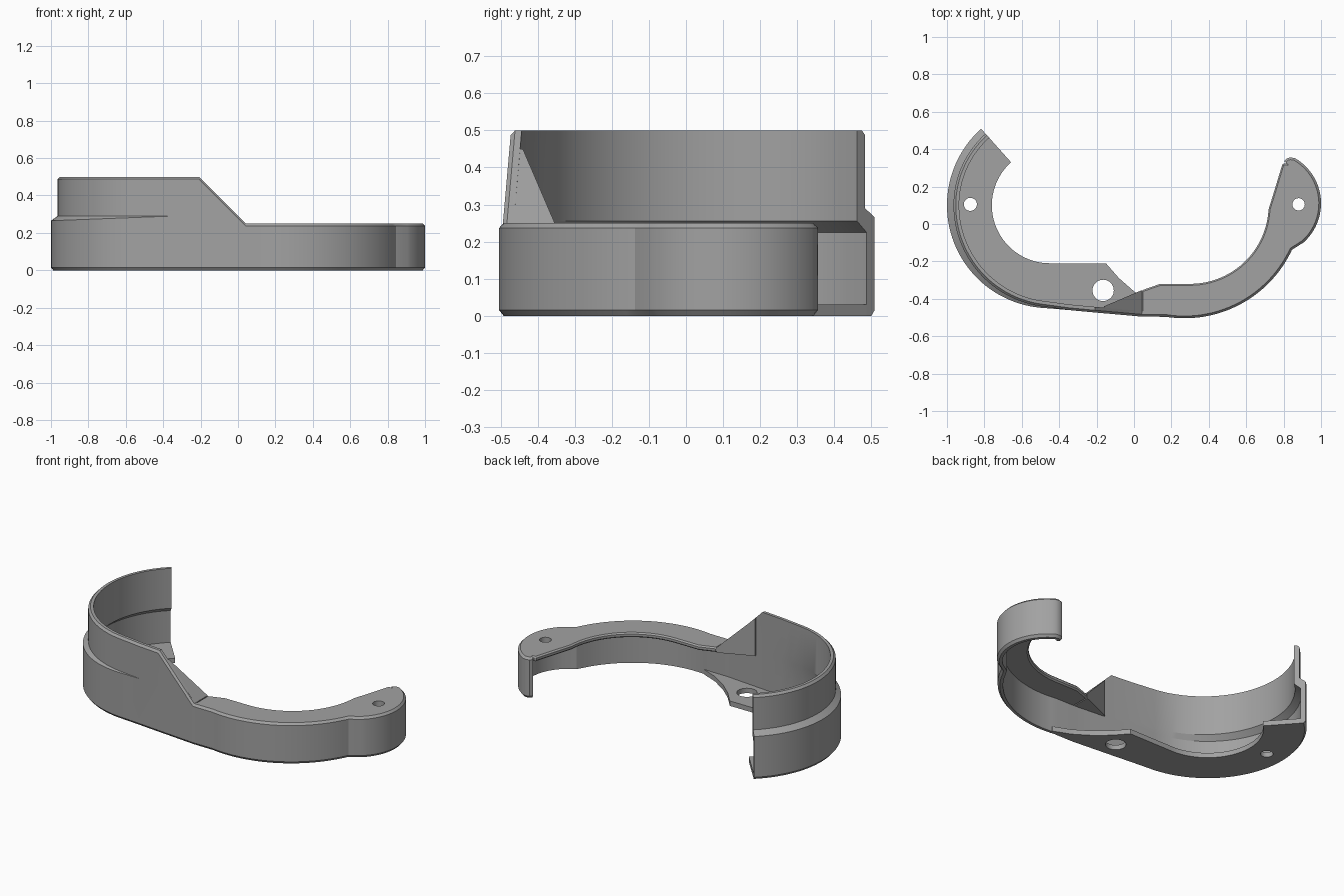
import bpy, bmesh
from math import cos, sin, radians
from mathutils import Vector

cube = bpy.data.objects.get("Cube")
if cube:
    bpy.data.objects.remove(cube, do_unlink=True)

grey = bpy.data.materials.new("plain grey")
grey.use_nodes = True
grey.diffuse_color = (0.36, 0.36, 0.36, 1)
grey.node_tree.nodes["Principled BSDF"].inputs["Base Color"].default_value = (0.36, 0.36, 0.36, 1)


def arc(cx, cy, r, a, b, n):
    """Points along an arc from angle a to angle b in degrees."""
    steps = [radians(a + (b - a) * i / n) for i in range(n + 1)]
    return [Vector((cx + r * cos(t), cy + r * sin(t))) for t in steps]


def points(*pairs):
    return [Vector(p) for p in pairs]


def make_object(name, bm):
    bmesh.ops.remove_doubles(bm, verts=bm.verts, dist=0.0005)
    bmesh.ops.recalc_face_normals(bm, faces=bm.faces)
    mesh = bpy.data.meshes.new(name)
    bm.to_mesh(mesh)
    bm.free()
    mesh.materials.append(grey)
    obj = bpy.data.objects.new(name, mesh)
    bpy.context.collection.objects.link(obj)
    return obj


def activate(obj):
    bpy.ops.object.select_all(action="DESELECT")
    obj.select_set(True)
    bpy.context.view_layer.objects.active = obj


def prism(name, outline, low, high):
    """Flat plate; high may be a function of x for a sloped top."""
    top = high if callable(high) else (lambda x: high)
    bm = bmesh.new()
    a = [bm.verts.new((p.x, p.y, low)) for p in outline]
    b = [bm.verts.new((p.x, p.y, top(p.x))) for p in outline]
    bm.faces.new(a[::-1])
    bm.faces.new(b)
    for i in range(len(a)):
        j = (i + 1) % len(a)
        bm.faces.new((a[i], a[j], b[j], b[i]))
    return make_object(name, bm)


def drill(obj, x, y, r):
    bpy.ops.mesh.primitive_cylinder_add(vertices=40, radius=r, depth=1, location=(x, y, 0.1))
    cutter = bpy.context.object
    cutter.hide_render = True
    mod = obj.modifiers.new("hole", "BOOLEAN")
    mod.object = cutter
    mod.solver = "EXACT"
    activate(obj)
    bpy.ops.object.modifier_apply(modifier=mod.name)
    bpy.data.objects.remove(cutter, do_unlink=True)


def wall_top(x):
    """Tall on the right-hand half, a ramp, then low."""
    return min(0.5, max(0.25, 0.29 - x))


# Outer outline: big arc, straight front, second arc, rounded tip
path = arc(-0.45, 0.1, 0.55, 132, 264.9, 44)
path += points((-0.42, -0.454), (-0.35, -0.46), (-0.21, -0.473), (-0.085, -0.484), (0.04, -0.495))
path += arc(0.27, 0.13, 0.634, -99, -25, 28)
path += arc(0.72, 0.11, 0.28, -48, 60, 24)
path += points((0.835, 0.356), (0.815, 0.35), (0.803, 0.335))

inward = []
for i in range(len(path)):
    t = (path[min(i + 1, len(path) - 1)] - path[max(i - 1, 0)]).normalized()
    inward.append(Vector((-t.y, t.x)))


def offset_path(d, keep):
    return [p + n * d for p, n in zip(path, inward) if keep(p)]


# Outer wall, lofted with a shoulder that fades out along the front
bm = bmesh.new()
rings = []
for p, n in zip(path, inward):
    fade = 1 if p.y > 0.1 else min(1, max(0, (-0.35 - p.x) / 0.65))
    if p.x > 0:
        fade = 0
    d = 0.035 * fade
    top = wall_top(p.x)
    section = [
        (0.012, 0), (0, 0.015), (0, min(0.29 - 0.025 * fade, top - 0.02)),
        (d, min(0.29, top - 0.02)), (d, top - 0.013), (d + 0.012, top),
        (d + 0.03, top), (d + 0.03, min(0.255, top - 0.02)),
        (0.03, min(0.225, top - 0.03)), (0.03, 0),
    ]
    rings.append([bm.verts.new((*(p + n * o), z)) for o, z in section])
for a, b in zip(rings, rings[1:]):
    for i in range(len(a)):
        j = (i + 1) % len(a)
        bm.faces.new((a[i], a[j], b[j], b[i]))
bm.faces.new(rings[0])
bm.faces.new(rings[-1][::-1])
wall = make_object("outer_wall", bm)

# Bottom plate on the tall half
outline = offset_path(0.02, lambda p: p.x < 0.22 and (p.x < 0 or p.y < 0))
outline += points((0.2, -0.465), (0.1, -0.425), (0, -0.36), (-0.08, -0.29), (-0.15, -0.21))
outline += arc(-0.45, 0.1, 0.31, 270, 132, 36)
bottom_plate = prism("bottom_plate", outline, 0, 0.03)
drill(bottom_plate, -0.165, -0.355, 0.057)
drill(bottom_plate, -0.875, 0.105, 0.035)

# Top plate on the low half
outline = offset_path(0.02, lambda p: p.x > 0.03)
outline += points((0.795, 0.325), (0.745, 0.16))
outline += arc(0.3, 0.1, 0.42, -3, -90, 24)
outline += points((0.14, -0.32), (0.04, -0.355))
top_plate = prism("top_plate", outline, 0.22, 0.25)
bevel = top_plate.modifiers.new("edge", "BEVEL")
bevel.width = 0.008
bevel.segments = 1
bevel.limit_method = "ANGLE"
bevel.angle_limit = radians(60)
activate(top_plate)
bpy.ops.object.modifier_apply(modifier=bevel.name)
drill(top_plate, 0.88, 0.105, 0.033)

# Sloped gusset joining the top plate to the tall wall
outline = points((0.042, -0.354), (-0.16, -0.44), (-0.16, -0.46), (0.042, -0.478))
gusset = prism("ramp_gusset", outline, 0.22, wall_top)

for obj in (wall, bottom_plate, top_plate, gusset):
    activate(obj)
    bpy.ops.object.shade_smooth_by_angle(angle=radians(25))
